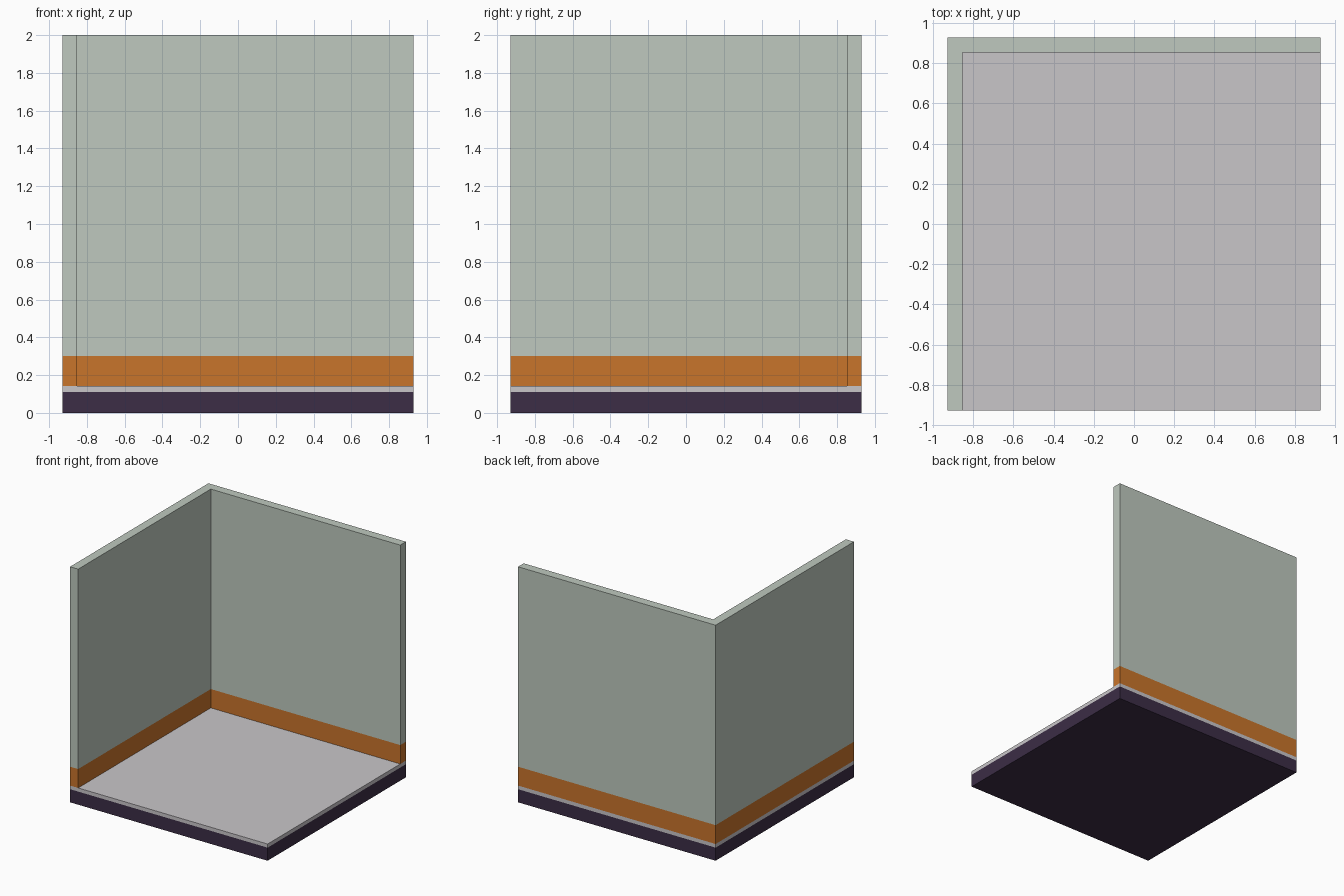
import bpy, bmesh

if "Cube" in bpy.data.objects:
    bpy.data.objects.remove(bpy.data.objects["Cube"])

A = 0.928            # half width of the square base
B = 0.852            # inner face of the two walls
BASE_Z, FLOOR_Z, SKIRT_Z, TOP_Z = 0.111, 0.142, 0.302, 2.0


def linear(c):
    c /= 255
    return c / 12.92 if c <= 0.04045 else ((c + 0.055) / 1.055) ** 2.4


def material(name, rgb):
    m = bpy.data.materials.new(name)
    m.diffuse_color = [linear(c) for c in rgb] + [1]
    m.use_nodes = True
    m.node_tree.nodes["Principled BSDF"].inputs["Base Color"].default_value = m.diffuse_color
    return m


materials = [
    material("dark purple base", (60, 45, 70)),
    material("pale grey floor", (201, 198, 201)),
    material("orange skirting", (201, 117, 43)),
    material("sage wall", (191, 201, 191)),
]

# Outlines, counter-clockwise: square slab and L-shaped pair of walls
square = [(-A, -A), (-B, -A), (A, -A), (A, B), (A, A), (-A, A)]
ell = [(-A, -A), (-B, -A), (-B, B), (A, B), (A, A), (-A, A)]
floor = [(-B, -A), (A, -A), (A, B), (-B, B)]

bm = bmesh.new()


def face(points):
    return bm.faces.new([bm.verts.new(p) for p in points])


def cap(outline, z):
    face([(x, y, z) for x, y in outline])


def band(outline, z0, z1):
    for (x0, y0), (x1, y1) in zip(outline, outline[1:] + outline[:1]):
        face([(x0, y0, z0), (x1, y1, z0), (x1, y1, z1), (x0, y0, z1)])


# Slab: dark base under a thin pale floor layer
cap(square[::-1], 0)
band(square, 0, BASE_Z)
band(square, BASE_Z, FLOOR_Z)
cap(floor, FLOOR_Z)
# Left and back walls: orange skirting with sage above
band(ell, FLOOR_Z, SKIRT_Z)
band(ell, SKIRT_Z, TOP_Z)
cap(ell, TOP_Z)

bmesh.ops.remove_doubles(bm, verts=bm.verts, dist=1e-4)
bmesh.ops.recalc_face_normals(bm, faces=bm.faces)

# Colour by height
for f in bm.faces:
    z = f.calc_center_median().z
    f.material_index = sum(z > limit for limit in (BASE_Z, FLOOR_Z + 0.001, SKIRT_Z))

mesh = bpy.data.meshes.new("room_corner")
bm.to_mesh(mesh)
bm.free()
for m in materials:
    mesh.materials.append(m)
bpy.context.collection.objects.link(bpy.data.objects.new("room_corner", mesh))
